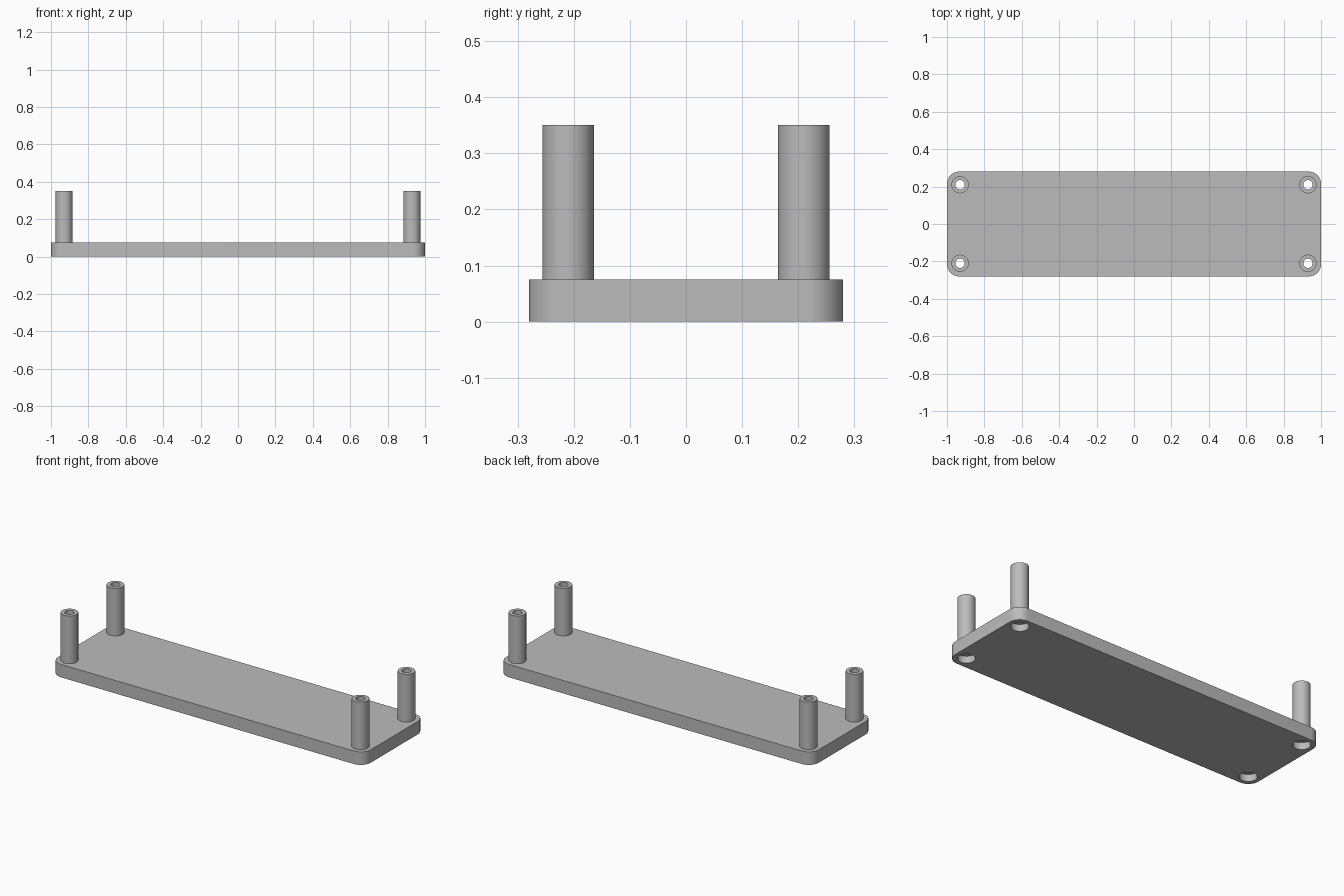
import bpy, bmesh, math

if "Cube" in bpy.data.objects:
    bpy.data.objects.remove(bpy.data.objects["Cube"])

PLATE_X, PLATE_Y, PLATE_Z, CORNER = 1.0, 0.28, 0.075, 0.065
POST_X, POST_Y, POST_TOP = 0.93, 0.21, 0.35
POST_R, BORE_R, RECESS_R, RECESS_Z = 0.046, 0.025, 0.046, 0.04
SIDES = 48

grey = bpy.data.materials.new("plain grey")
grey.diffuse_color = (0.5, 0.5, 0.5, 1)
grey.use_nodes = True
grey.node_tree.nodes["Principled BSDF"].inputs["Base Color"].default_value = grey.diffuse_color


def make_object(name, bm):
    bmesh.ops.recalc_face_normals(bm, faces=bm.faces)
    mesh = bpy.data.meshes.new(name)
    bm.to_mesh(mesh)
    bm.free()
    mesh.materials.append(grey)
    obj = bpy.data.objects.new(name, mesh)
    bpy.context.collection.objects.link(obj)
    return obj


def lathe(name, profile, x, y, closed):
    """Turn an (r, z) profile round a vertical axis, optionally capping both ends."""
    bm = bmesh.new()
    rings = []
    for r, z in profile:
        rings.append([bm.verts.new((x + r * math.cos(2 * math.pi * i / SIDES),
                                    y + r * math.sin(2 * math.pi * i / SIDES), z))
                      for i in range(SIDES)])
    for a, b in zip(rings, rings[1:]):
        for i in range(SIDES):
            j = (i + 1) % SIDES
            bm.faces.new((a[i], a[j], b[j], b[i]))
    if closed:
        bm.faces.new(rings[0])
        bm.faces.new(rings[-1])
    return make_object(name, bm)


def shade(obj):
    bpy.ops.object.select_all(action='DESELECT')
    obj.select_set(True)
    bpy.context.view_layer.objects.active = obj
    bpy.ops.object.shade_smooth_by_angle(angle=math.radians(30))


# Base plate: rounded rectangle pulled up
bm = bmesh.new()
outline = []
for k, (sx, sy) in enumerate(((1, 1), (-1, 1), (-1, -1), (1, -1))):
    for i in range(13):
        a = math.pi / 2 * (k + i / 12)
        outline.append(bm.verts.new((sx * (PLATE_X - CORNER) + CORNER * math.cos(a),
                                     sy * (PLATE_Y - CORNER) + CORNER * math.sin(a), 0)))
base = bm.faces.new(outline)
top = bmesh.ops.extrude_face_region(bm, geom=[base])
bmesh.ops.translate(bm, vec=(0, 0, PLATE_Z),
                    verts=[g for g in top["geom"] if isinstance(g, bmesh.types.BMVert)])
plate = make_object("base_plate", bm)

for sx, side in ((-1, "left"), (1, "right")):
    for sy, end in ((-1, "front"), (1, "back")):
        x, y = sx * POST_X, sy * POST_Y
        # Hollow post standing on the plate
        post = lathe(f"{end}_{side}_post",
                     [(POST_R, PLATE_Z), (POST_R, POST_TOP),
                      (BORE_R, POST_TOP), (BORE_R, PLATE_Z)], x, y, False)
        shade(post)
        # Stepped screw hole: wide recess below, narrow bore above
        cutter = lathe("screw_hole_cutter",
                       [(RECESS_R, -0.1), (RECESS_R, RECESS_Z),
                        (BORE_R, RECESS_Z), (BORE_R, 0.2)], x, y, True)
        cutter.hide_render = True
        cut = plate.modifiers.new("screw_hole", 'BOOLEAN')
        cut.operation = 'DIFFERENCE'
        cut.solver = 'EXACT'
        cut.object = cutter
        bpy.ops.object.select_all(action='DESELECT')
        plate.select_set(True)
        bpy.context.view_layer.objects.active = plate
        bpy.ops.object.modifier_apply(modifier=cut.name)
        bpy.data.objects.remove(cutter)

shade(plate)
